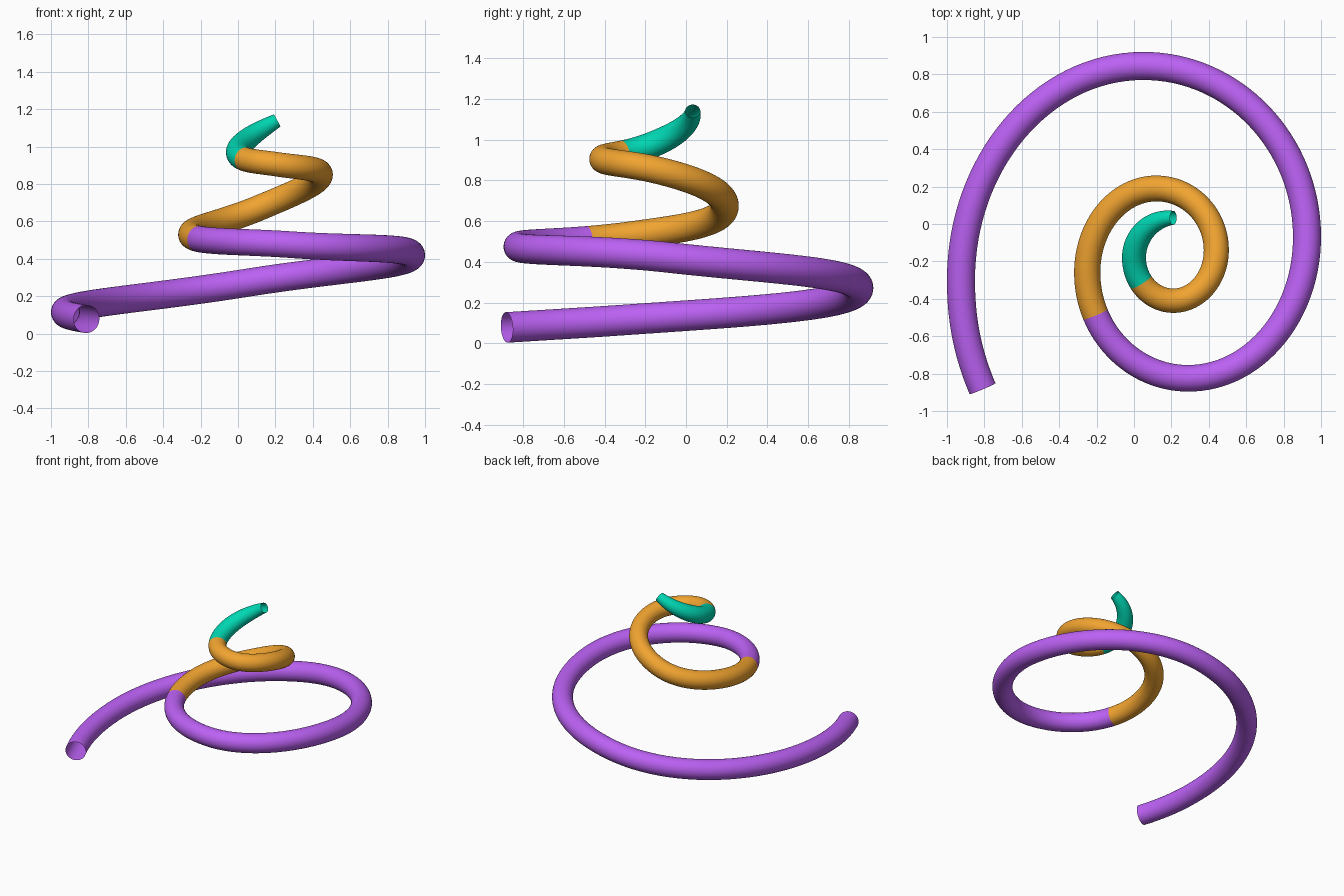
import bpy
from mathutils import Vector

if "Cube" in bpy.data.objects:
    bpy.data.objects.remove(bpy.data.objects["Cube"])

# Spiral knots: centre point, horizontal heading, climb slope, tube radius
KNOTS = [
    ((-0.81, -0.88, 0.078), (-0.39, 0.92), 0.06, 0.075),
    ((-0.925, -0.30, 0.115), (0, 1), 0.07, 0.075),
    ((0.05, 0.845, 0.272), (1, 0), 0.16, 0.075),
    ((0.925, -0.07, 0.42), (0, -1), 0.11, 0.075),
    ((0.29, -0.825, 0.475), (-1, 0), 0.07, 0.071),
    ((-0.25, -0.26, 0.53), (0, 1), 0.14, 0.07),
    ((0.12, 0.19, 0.675), (1, 0), 0.42, 0.069),
    ((0.44, -0.14, 0.85), (0, -1), 0.24, 0.067),
    ((0.21, -0.41, 0.905), (-1, 0), 0.15, 0.065),
    ((0.0, -0.18, 0.97), (0, 1), 0.38, 0.064),
    ((0.21, 0.033, 1.14), (1, 0), 0.55, 0.037),
]
STEPS, SIDES = 32, 40


def sample(u):
    """Centre, direction and radius at spiral parameter u (1 unit per knot)."""
    i = min(int(u), len(KNOTS) - 2)
    t = u - i
    (p0, d0, s0, r0), (p1, d1, s1, r1) = KNOTS[i], KNOTS[i + 1]
    a, b = Vector(p0), Vector(p1)
    k = 0.36 if i == 0 else 0.552
    h0, h1 = Vector((*d0, s0)), Vector((*d1, s1))
    span = b - a
    q0 = a + h0 * k * abs(span.xy.dot(h0.xy))
    q1 = b - h1 * k * abs(span.xy.dot(h1.xy))
    m = 1 - t
    pos = a * m**3 + q0 * 3 * m * m * t + q1 * 3 * m * t * t + b * t**3
    tan = (q0 - a) * m * m + (q1 - q0) * 2 * m * t + (b - q1) * t * t
    w = t * t if r1 < 0.05 else t
    return pos, tan.normalized(), r0 + (r1 - r0) * w


def coil(name, start, end, colour):
    """Sweep an open round tube along part of the spiral."""
    from math import cos, sin, tau
    n = round((end - start) * STEPS)
    verts, faces = [], []
    for j in range(n + 1):
        pos, tan, r = sample(start + (end - start) * j / n)
        side = Vector((0, 0, 1)).cross(tan).normalized()
        up = tan.cross(side)
        verts += [pos + (side * cos(tau * k / SIDES) + up * sin(tau * k / SIDES)) * r
                  for k in range(SIDES)]
    for j in range(n):
        for k in range(SIDES):
            a, b = j * SIDES + k, j * SIDES + (k + 1) % SIDES
            faces.append((a, b, b + SIDES, a + SIDES))
    mesh = bpy.data.meshes.new(name)
    mesh.from_pydata(verts, [], faces)
    mesh.polygons.foreach_set("use_smooth", [True] * len(faces))
    mat = bpy.data.materials.new(name + "_colour")
    mat.diffuse_color = (*colour, 1)
    mat.use_nodes = True
    mat.node_tree.nodes["Principled BSDF"].inputs["Base Color"].default_value = mat.diffuse_color
    mesh.materials.append(mat)
    obj = bpy.data.objects.new(name, mesh)
    bpy.context.collection.objects.link(obj)
    # faces point outwards
    if mesh.polygons[0].normal.dot(mesh.polygons[0].center - sample(start)[0]) < 0:
        mesh.flip_normals()


# Three coloured sections, bottom to top
coil("lower_coil", 0, 4.745, (0.50, 0.12, 0.90))
coil("middle_coil", 4.745, 8.62, (0.88, 0.37, 0.03))
coil("upper_tip", 8.62, 10, (0.0, 0.68, 0.45))
